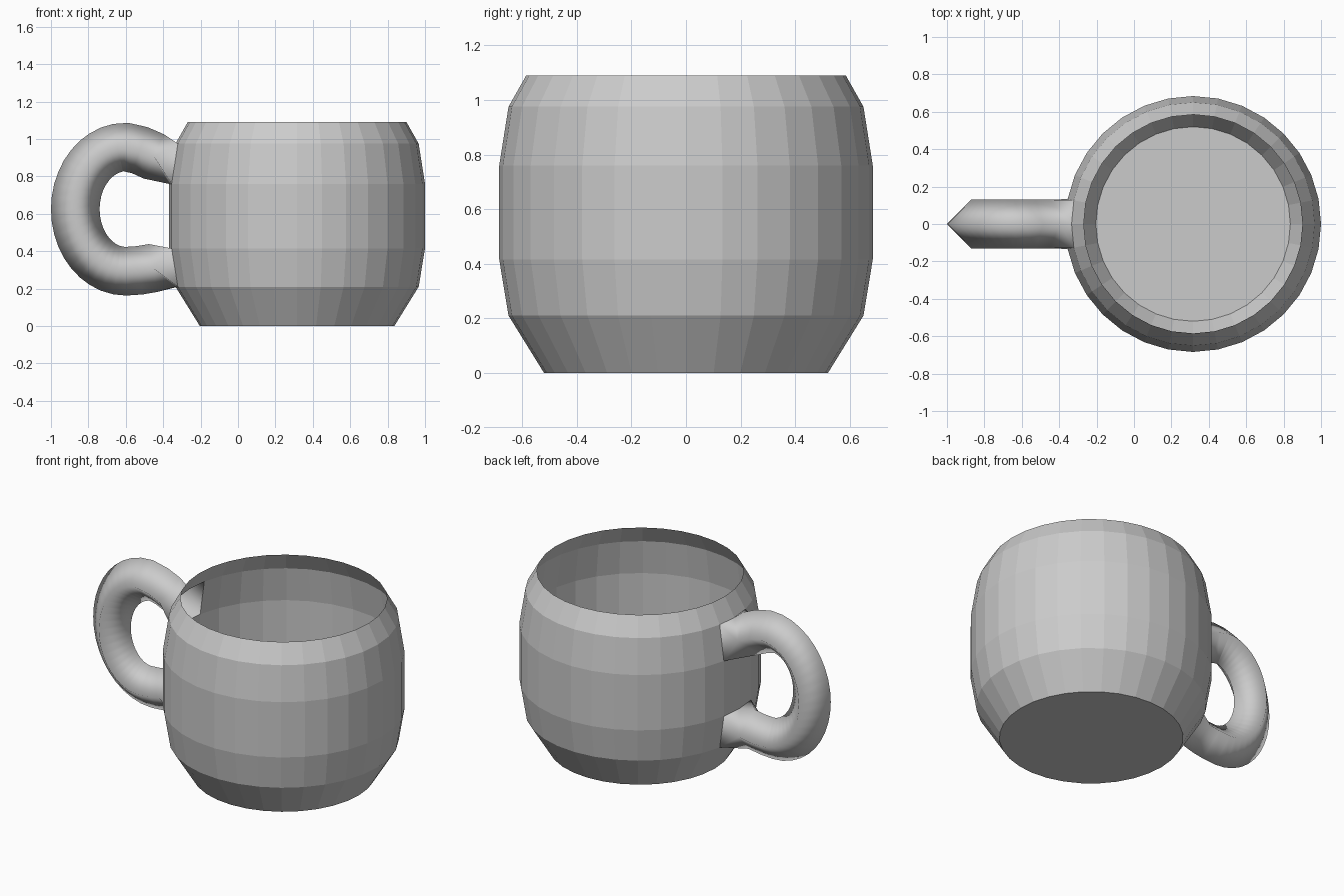
import bpy, bmesh
from math import sin, cos, pi
from mathutils import Vector

if "Cube" in bpy.data.objects:
    bpy.data.objects.remove(bpy.data.objects["Cube"])

SIDES = 32
CX = 0.316
PROFILE = [(0.52, 0.0), (0.65, 0.21), (0.684, 0.415),
           (0.684, 0.76), (0.65, 0.975), (0.585, 1.09)]
TUBE = 0.13


def body_point(ring, i):
    r, z = PROFILE[ring]
    a = 2 * pi * i / SIDES
    return Vector((CX + r * cos(a), r * sin(a), z))


def finish(bm, name, smooth):
    bmesh.ops.remove_doubles(bm, verts=bm.verts, dist=1e-4)
    bmesh.ops.recalc_face_normals(bm, faces=bm.faces)
    for f in bm.faces:
        f.smooth = smooth
    mesh = bpy.data.meshes.new(name)
    bm.to_mesh(mesh)
    bm.free()
    obj = bpy.data.objects.new(name, mesh)
    bpy.context.collection.objects.link(obj)
    return obj


# Cup body: thin lathed wall, flat floor, two openings where the handle joins
bm = bmesh.new()
rings = [[bm.verts.new(body_point(k, i)) for i in range(SIDES)]
         for k in range(len(PROFILE))]
bm.faces.new(rings[0][::-1])
half = SIDES // 2
for k in range(len(PROFILE) - 1):
    for i in range(SIDES):
        if k in (1, 3) and i in (half - 1, half):
            continue
        j = (i + 1) % SIDES
        bm.faces.new((rings[k][i], rings[k][j], rings[k + 1][j], rings[k + 1][i]))
finish(bm, "cup_body", False)

# Handle path in the xz plane: short top lead, half ellipse, short bottom lead
path = [Vector((-0.45, 0, 0.907)), Vector((-0.525, 0, 0.94))]
STEPS = 20
for s in range(STEPS + 1):
    a = pi / 2 + pi * s / STEPS
    path.append(Vector((-0.60 + 0.27 * cos(a), 0, 0.625 + 0.332 * sin(a))))
path += [Vector((-0.525, 0, 0.298)), Vector((-0.455, 0, 0.31))]


def joint(outer, inner):
    # Six wall points around an opening, matching the tube section order
    return [body_point(outer, half), body_point(outer, half - 1),
            body_point(inner, half - 1), body_point(inner, half),
            body_point(inner, half + 1), body_point(outer, half + 1)]


# Diamond sections along the path; side points are doubled, then merged
side = Vector((0, TUBE, 0))
sections = [joint(4, 3)]
for n, p in enumerate(path):
    t = (path[min(n + 1, len(path) - 1)] - path[max(n - 1, 0)]).normalized()
    out = Vector((t.z, 0, -t.x)) * TUBE
    sections.append([p + out, p + side, p + side, p - out, p - side, p - side])
sections.append(joint(1, 2))
# Make the offset point away from the handle's middle
mid = Vector((-0.6, 0, 0.625))
for sec in sections[1:-1]:
    if (sec[0] - mid).length < (sec[3] - mid).length:
        sec[0], sec[3] = sec[3], sec[0]

bm = bmesh.new()
loops = [[bm.verts.new(c) for c in sec] for sec in sections]
for a, b in zip(loops, loops[1:]):
    for i in range(6):
        j = (i + 1) % 6
        bm.faces.new((a[i], a[j], b[j], b[i]))
bmesh.ops.dissolve_degenerate(bm, dist=1e-4, edges=bm.edges)
finish(bm, "handle", True)
